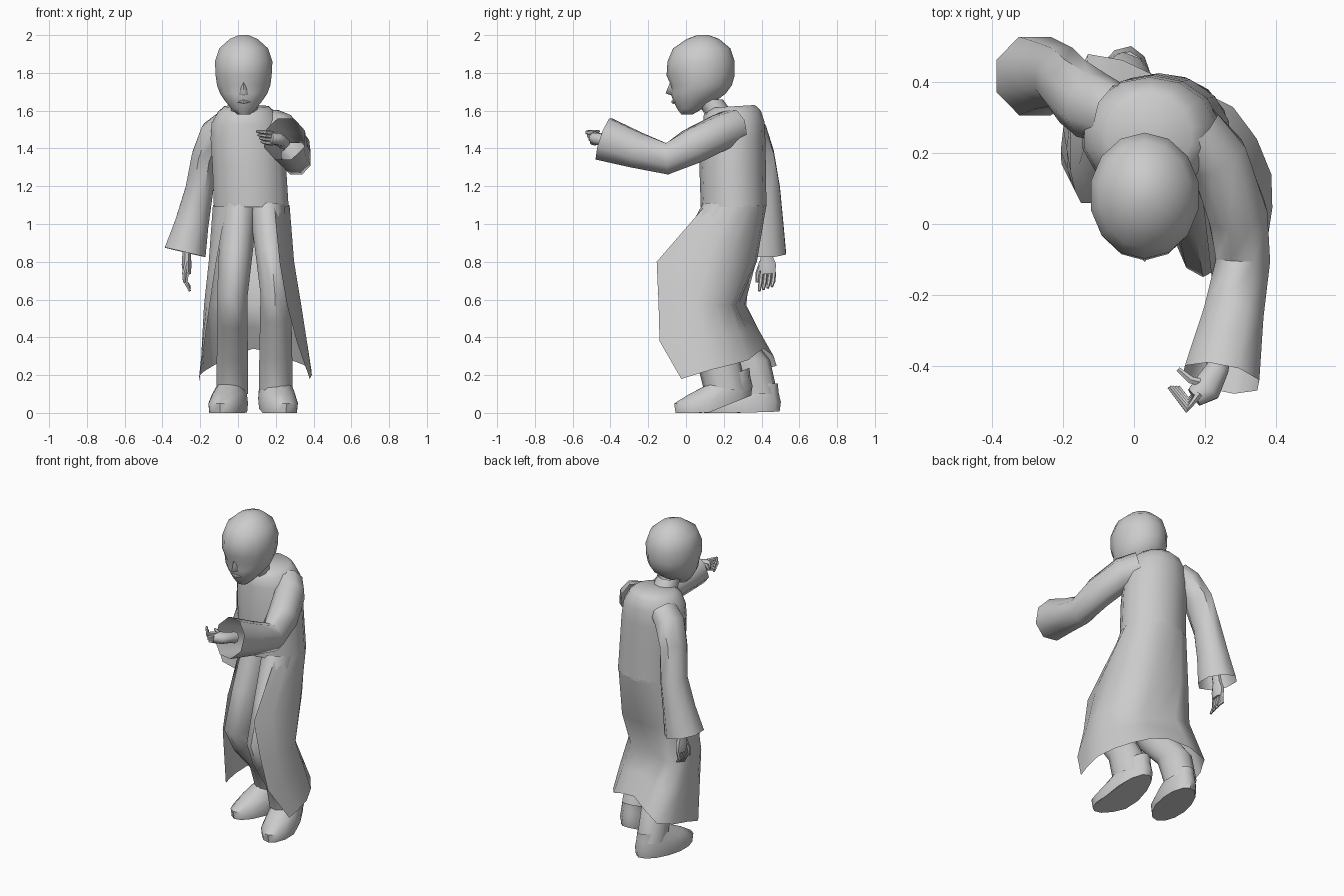
import bpy, bmesh, math
from mathutils import Vector, Matrix


def finish(name, verts, faces, angle=50):
    me = bpy.data.meshes.new(name)
    me.from_pydata([tuple(v) for v in verts], [], faces)
    bm = bmesh.new()
    bm.from_mesh(me)
    bmesh.ops.recalc_face_normals(bm, faces=bm.faces)
    bm.to_mesh(me)
    bm.free()
    ob = bpy.data.objects.new(name, me)
    bpy.context.collection.objects.link(ob)
    bpy.ops.object.select_all(action='DESELECT')
    ob.select_set(True)
    bpy.context.view_layer.objects.active = ob
    bpy.ops.object.shade_smooth_by_angle(angle=math.radians(angle))
    return ob


def skin(rows, closed=True):
    n = len(rows[0])
    m = n if closed else n - 1
    return [(r * n + i, r * n + (i + 1) % n, (r + 1) * n + (i + 1) % n, (r + 1) * n + i)
            for r in range(len(rows) - 1) for i in range(m)]


def loft(name, rings, n=10, ref=None, start=True, end=True, edit=None):
    """Rings are (x, y, z, r_side, r_other); flat rings unless ref is given."""
    rows = []
    c = [Vector(r[:3]) for r in rings]
    for k, r in enumerate(rings):
        if ref is None:
            u, v = Vector((1, 0, 0)), Vector((0, 1, 0))
        else:
            t = (c[min(k + 1, len(c) - 1)] - c[max(k - 1, 0)]).normalized()
            u = Vector(ref).cross(t).normalized()
            v = t.cross(u)
        row = []
        for i in range(n):
            a = 2 * math.pi * (i + 0.5) / n
            row.append(c[k] + u * r[3] * math.cos(a) + v * r[4] * math.sin(a))
        rows.append(row)
    faces = skin(rows)
    if start:
        faces.append(tuple(range(n)))
    if end:
        faces.append(tuple(range((len(rows) - 1) * n, len(rows) * n)))
    verts = [p for row in rows for p in row]
    if edit:
        verts = [edit(p) for p in verts]
    return finish(name, verts, faces)


def rounded(row):
    """Add one smoothly curved point between neighbours of an open row."""
    out = [row[0]]
    for i in range(len(row) - 1):
        a, b = row[max(i - 1, 0)], row[min(i + 2, len(row) - 1)]
        out += [(row[i] + row[i + 1]) * .5625 - (a + b) * .0625, row[i + 1]]
    return out


# Head, with hollowed eye sockets
def sockets(p):
    if p.y < 0 and 1.71 < p.z < 1.76:
        p.y += 0.014
    return p


loft("head", [(.03, y, z, a, b) for z, y, a, b in [
    (1.58, .005, .035, .03), (1.61, .02, .067, .067), (1.65, .045, .1, .112),
    (1.69, .065, .128, .145), (1.735, .075, .145, .168), (1.785, .077, .152, .18),
    (1.86, .08, .156, .178), (1.93, .083, .132, .152), (1.98, .09, .075, .085),
    (2.0, .09, .025, .03)]], 14, edit=sockets)
finish("nose", [(.03, -.085, 1.75), (.03, -.108, 1.692), (-.005, -.06, 1.683),
                (.065, -.06, 1.683), (.03, -.05, 1.67)],
       [(0, 1, 2), (0, 3, 1), (1, 3, 4), (1, 4, 2)], 90)
loft("lips", [(-.005, -.056, 1.645, .004, .004), (.03, -.068, 1.647, .01, .011),
              (.065, -.056, 1.645, .004, .004)], 6, ref=(0, 0, 1))
loft("neck", [(.035, .17, 1.59, .075, .075), (.03, .12, 1.66, .07, .075)], 10,
     start=False, end=False)

# Upper coat, raised slightly towards the back of the collar
loft("coat_body", [(.07, .252, 1.09, .203, .174), (.06, .247, 1.3, .2, .176),
                   (.05, .25, 1.45, .2, .17), (.045, .252, 1.53, .19, .163),
                   (.045, .245, 1.59, .155, .15), (.045, .25, 1.62, .12, .115)],
     14, start=False, edit=lambda p: p + Vector((0, 0, .06 * (p.y - .2) * (p.z > 1.5))))

# Coat skirt, open at the front: left edge round the back to right edge
skirt = [
    [(-.06, .13), (-.133, .24), (-.08, .375), (.07, .426), (.21, .38), (.273, .25), (.19, .105)],
    [(-.115, .06), (-.155, .17), (-.125, .34), (.06, .375), (.225, .325), (.297, .12), (.22, -.155)],
    [(-.15, .06), (-.18, .15), (-.15, .32), (.06, .275), (.225, .235), (.335, .06), (.26, -.145)],
]
hem = [Vector(p) for p in [
    (-.205, .17, .17), (-.2, .27, .2), (-.13, .48, .25), (.08, .41, .34),
    (.28, .33, .28), (.388, .14, .23), (.38, -.025, .18)]]
rows = [[Vector((x, y, z)) for x, y in row] for row, z in zip(skirt, (1.1, .8, .57))]
rows.append([p.lerp(q, .5) for p, q in zip(rows[2], hem)])
rows[3][-1] = Vector((.31, -.14, .38))
rows = [rounded(r) for r in rows + [hem]]
finish("coat_skirt", [p for r in rows for p in r], skin(rows, False), 70)

# Trouser legs
loft("right_leg", [(.15, .215, 1.11, .1, .125), (.175, .12, .87, .09, .16),
                   (.195, -.015, .63, .08, .135), (.2, .04, .48, .088, .13),
                   (.2, .17, .28, .092, .115), (.2, .21, .12, .094, .115)], 10,
     start=False, end=False)
loft("left_leg", [(.01, .215, 1.11, .1, .125), (-.01, .16, .87, .095, .15),
                  (-.03, .08, .62, .085, .13), (-.03, .18, .45, .085, .13),
                  (-.03, .33, .28, .087, .115), (-.03, .385, .1, .088, .1)], 10,
     start=False, end=False)


# Shoes
def shoe(name, x, y, turn, lift):
    rot = Matrix.Rotation(turn, 4, 'Z')

    def place(p):
        q = rot @ p
        return q + Vector((x, y, lift * max(0, q.y + .03)))
    loft(name, [(0, 0, 0, .095, .205), (0, 0, .05, .1, .212), (0, .035, .1, .088, .165),
                (0, .085, .15, .07, .11)], 14, end=False, edit=place)


shoe("right_shoe", .212, .145, math.radians(12), .4)
shoe("left_shoe", -.052, .295, math.radians(-12), .03)

# Sleeves, open at both ends
loft("right_sleeve", [(.17, .26, 1.515, .09, .1), (.235, .19, 1.49, .09, .1),
                      (.292, .03, 1.41, .09, .1), (.308, -.1, 1.345, .083, .09),
                      (.28, -.26, 1.39, .092, .102), (.246, -.435, 1.45, .116, .124)],
     8, ref=(0, 0, 1), start=False, end=False)
loft("left_sleeve", [(-.06, .31, 1.53, .08, .09), (-.12, .335, 1.48, .085, .1),
                     (-.175, .375, 1.36, .075, .1), (-.205, .415, 1.18, .08, .09),
                     (-.245, .42, 1.0, .097, .103), (-.28, .418, .85, .12, .12)],
     8, ref=(0, 1, 0), start=False, end=False)


# Hands: wrist and palm, then fingers
def finger(name, pts, r=.012):
    ref = (0, 0, 1) if pts[0][2] > 1 else (0, 1, 0)
    loft(name, [(*p, s, s) for p, s in zip(pts, (r, r, r * .6))], 6, ref=ref, start=False)


loft("right_palm", [(.24, -.38, 1.43, .035, .035), (.235, -.41, 1.44, .035, .03),
                    (.205, -.465, 1.45, .045, .035), (.17, -.49, 1.455, .03, .03)],
     8, ref=(0, 0, 1))
for i in range(4):
    z = 1.48 - i * .018
    finger(f"right_finger_{i}", [(.185, -.48, z), (.15, -.523 + i * .008, z + .005),
                                 (.1 + i * .008, -.46, z + .01)])
finger("right_thumb", [(.2, -.45, 1.46), (.16, -.44, 1.47), (.125, -.41, 1.465)])

loft("left_palm", [(-.27, .42, .9, .026, .032), (-.272, .425, .84, .024, .03),
                   (-.272, .432, .785, .028, .048), (-.27, .435, .735, .022, .042)],
     8, ref=(0, 1, 0))
for i in range(4):
    y = .4 + i * .022
    finger(f"left_finger_{i}", [(-.27, y, .745), (-.277, y - .005, .695),
                                (-.255, y - .012, .645 + i * .008)])
finger("left_thumb", [(-.27, .4, .8), (-.285, .38, .74), (-.285, .375, .69)])
